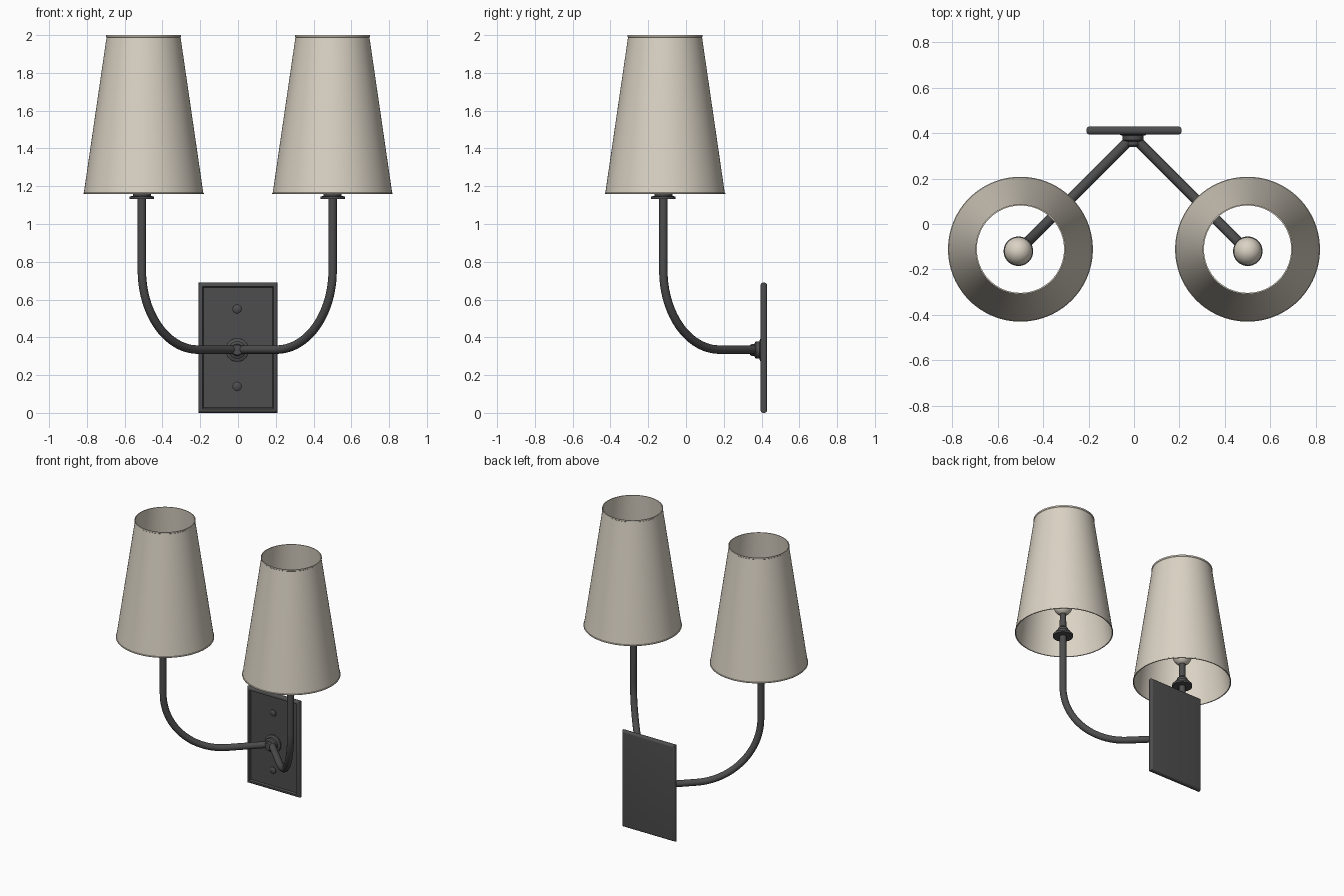
import bpy, bmesh, math
from mathutils import Vector, Matrix

if "Cube" in bpy.data.objects:
    bpy.data.objects.remove(bpy.data.objects["Cube"])


def material(name, rgb):
    m = bpy.data.materials.new(name)
    m.diffuse_color = (*rgb, 1)
    m.use_nodes = True
    m.node_tree.nodes["Principled BSDF"].inputs["Base Color"].default_value = m.diffuse_color
    return m


METAL = material("dark metal", (0.075, 0.075, 0.075))
LINEN = material("cream linen", (0.70, 0.645, 0.55))


def finish(bm, name, mat, angle=35):
    bmesh.ops.recalc_face_normals(bm, faces=bm.faces)
    me = bpy.data.meshes.new(name)
    bm.to_mesh(me)
    bm.free()
    me.materials.append(mat)
    ob = bpy.data.objects.new(name, me)
    bpy.context.collection.objects.link(ob)
    bpy.ops.object.select_all(action='DESELECT')
    bpy.context.view_layer.objects.active = ob
    ob.select_set(True)
    bpy.ops.object.shade_smooth_by_angle(angle=math.radians(angle))
    return ob


def lathe(name, profile, origin, mat, closed=False, to_front=False, n=64):
    """Spin (radius, height) points round z, or round -y when to_front."""
    bm = bmesh.new()
    vs = [bm.verts.new((r, 0, h)) for r, h in profile]
    es = [bm.edges.new(p) for p in zip(vs, vs[1:])]
    if closed:
        es.append(bm.edges.new((vs[-1], vs[0])))
    bmesh.ops.spin(bm, geom=vs + es, cent=(0, 0, 0), axis=(0, 0, 1),
                   angle=2 * math.pi, steps=n, use_merge=True)
    bmesh.ops.remove_doubles(bm, verts=bm.verts, dist=1e-5)
    if to_front:
        bm.transform(Matrix.Rotation(math.radians(90), 4, 'X'))
    bm.transform(Matrix.Translation(origin))
    return finish(bm, name, mat)


def tube(name, path, side, radius, mat, n=20):
    """Sweep a circle along a planar path; side is the plane's normal."""
    bm = bmesh.new()
    rings = []
    for i, p in enumerate(path):
        t = (path[min(i + 1, len(path) - 1)] - path[max(i - 1, 0)]).normalized()
        up = side.cross(t)
        rings.append([bm.verts.new(p + radius * (math.cos(a) * side + math.sin(a) * up))
                      for a in (2 * math.pi * k / n for k in range(n))])
    for a, b in zip(rings, rings[1:]):
        for k in range(n):
            bm.faces.new((a[k], a[(k + 1) % n], b[(k + 1) % n], b[k]))
    bm.faces.new(rings[0])
    bm.faces.new(rings[-1])
    return finish(bm, name, mat)


# wall plate: rounded border with a recessed front panel
bm = bmesh.new()
bmesh.ops.create_cube(bm, size=1)
bm.transform(Matrix.Translation((0, 0.412, 0.345)) @ Matrix.Diagonal((0.42, 0.036, 0.69, 1)))
rim = [e for e in bm.edges if abs(e.verts[0].co.y - e.verts[1].co.y) < 1e-4]
bmesh.ops.bevel(bm, geom=rim, offset=0.016, segments=5, profile=0.5, affect='EDGES')
front = min(bm.faces, key=lambda f: (round(f.calc_center_median().y, 4), -f.calc_area()))
bmesh.ops.inset_region(bm, faces=[front], thickness=0.008)
bmesh.ops.inset_region(bm, faces=[front], thickness=0.008, depth=-0.012)
finish(bm, "wall_plate", METAL)

# screws on the plate
for label, z in (("upper", 0.55), ("lower", 0.14)):
    lathe(label + "_screw", [(0, 0), (0.023, 0), (0.023, 0.006), (0.017, 0.011), (0, 0.013)],
          (-0.005, 0.407, z), METAL, to_front=True, n=32)

# stepped hub where both arms meet
HUB_X = -0.004
lathe("hub", [(0, 0), (0.062, 0), (0.062, 0.012), (0.055, 0.017), (0.046, 0.019), (0.046, 0.038),
              (0.041, 0.043), (0.032, 0.045), (0.032, 0.060), (0.026, 0.068), (0, 0.070)],
      (HUB_X, 0.408, 0.333), METAL, to_front=True)

REACH, BEND, Z0 = 0.505, 0.42, 0.335
for label, s in (("left", -1), ("right", 1)):
    # arm: straight out at 45 degrees, quarter bend, straight up
    out = Vector((s, -1, 0)).normalized()
    start = Vector((HUB_X, 0.385, Z0))
    end = start + out * REACH * math.sqrt(2)
    turn = end - out * BEND
    path = [start]
    for i in range(25):
        a = math.pi / 2 * i / 24
        path.append(turn + out * BEND * math.sin(a) + Vector((0, 0, BEND * (1 - math.cos(a)))))
    path.append(Vector((end.x, end.y, 1.14)))
    tube(label + "_arm", path, out.cross(Vector((0, 0, 1))), 0.0225, METAL)

    # stepped socket with its stem
    foot = (end.x, end.y, 0)
    lathe(label + "_socket", [(0, 1.132), (0.065, 1.132), (0.065, 1.146), (0.048, 1.148),
                              (0.048, 1.166), (0.036, 1.172), (0.034, 1.190), (0.022, 1.202),
                              (0.020, 1.31), (0, 1.31)], foot, METAL, n=48)

    # bulb
    bulb = [(0.062 * math.sin(math.pi * i / 20), 1.36 - 0.065 * math.cos(math.pi * i / 20))
            for i in range(21)]
    lathe(label + "_bulb", bulb, foot, LINEN, n=40)

    # open tapered shade with thin hemmed rims
    lathe(label + "_shade", [(0.319, 1.158), (0.319, 1.164), (0.316, 1.166), (0.196, 1.988),
                             (0.198, 1.990), (0.198, 2.0), (0.192, 2.0), (0.192, 1.988),
                             (0.312, 1.166), (0.312, 1.158)],
          (s * 0.5, -0.111, 0), LINEN, closed=True, n=96)
